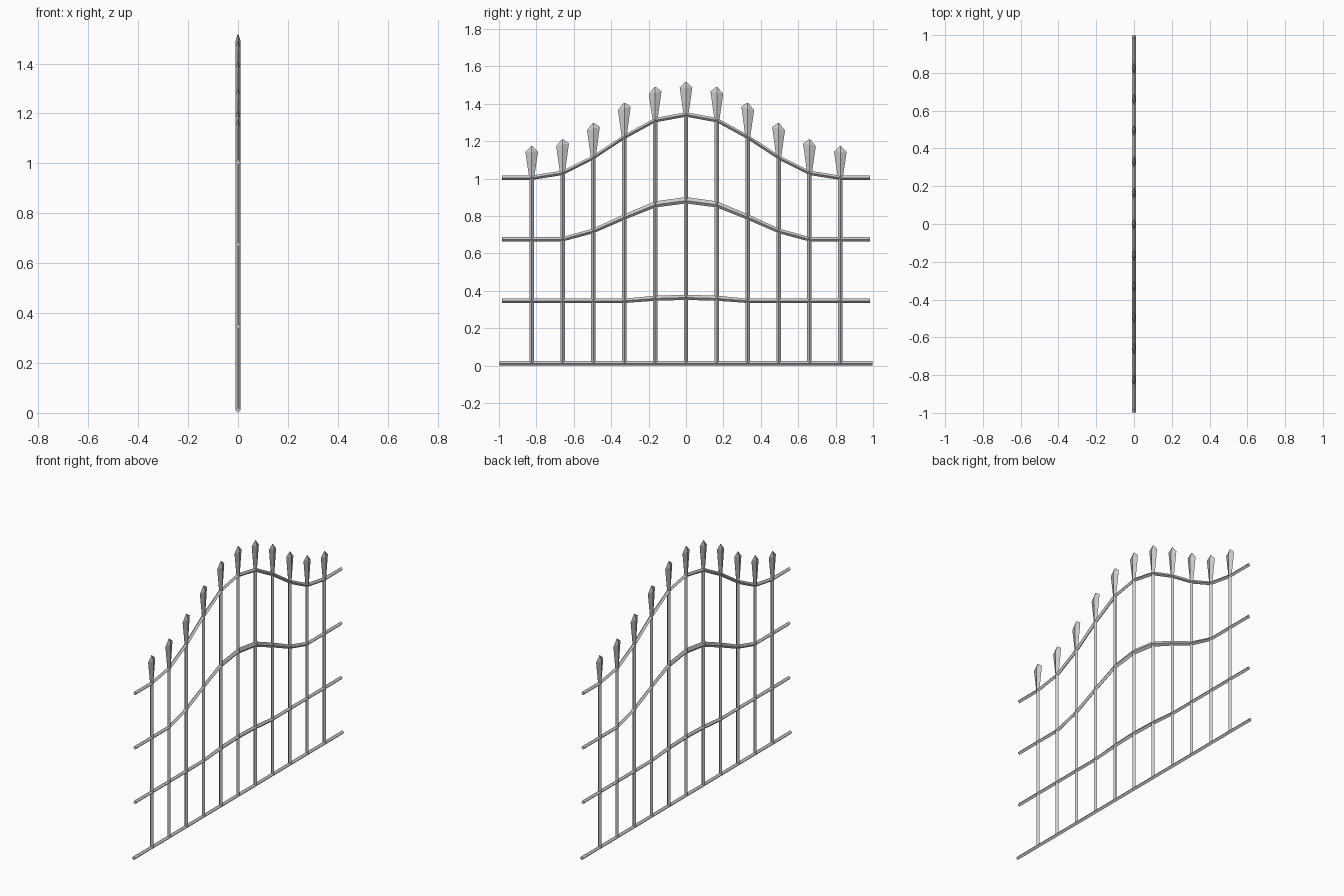
import bpy

if "Cube" in bpy.data.objects:
    bpy.data.objects.remove(bpy.data.objects["Cube"])

R = 0.012   # half width of every bar
HX = 0.011  # half depth of every bar
STEP = 0.165


def loft(name, rings):
    """Join equal-sized rings of points into one capped, flat-faced bar."""
    n = len(rings[0])
    verts = [p for ring in rings for p in ring]
    faces = [tuple(reversed(range(n))), tuple(range(len(verts) - n, len(verts)))]
    for i in range(len(rings) - 1):
        for k in range(n):
            a, b = i * n + k, i * n + (k + 1) % n
            faces.append((a, b, b + n, a + n))
    mesh = bpy.data.meshes.new(name)
    mesh.from_pydata(verts, [], faces)
    ob = bpy.data.objects.new(name, mesh)
    bpy.context.collection.objects.link(ob)
    return ob


def rail(name, half, swell=0.0, end=0.985):
    """Diamond-section rail; half lists heights from the centre outwards."""
    ys = [i * STEP for i in range(6)] + [end]
    base = half[-1]
    pts = list(zip(ys, half))
    pts = [(-y, z) for y, z in reversed(pts[1:])] + pts
    rings = []
    for y, z in pts:
        t = (z - base) / max(half[0] - base, 0.001)
        up, down = R + swell * t, R * 0.95 + swell * 0.5 * t
        rings.append([(HX, y, z), (0, y, z + up), (-HX, y, z), (0, y, z - down)])
    return loft(name, rings)


# rails
top = [1.342, 1.312, 1.222, 1.113, 1.03, 1.004, 1.004]
rail("top_rail", top)
rail("upper_rail", [0.882, 0.86, 0.793, 0.72, 0.675, 0.675, 0.675], 0.007)
rail("lower_rail", [0.364, 0.359, 0.346, 0.346, 0.346, 0.346, 0.346], 0.003)
rail("bottom_rail", [0.0115] * 7, 0, 0.998)

# uprights and spear heads
tips = [1.517, 1.49, 1.405, 1.297, 1.21, 1.173]
shear = [0, 0.2, 0.28, 0.28, 0.2, 0.03]  # heads lean with the rail slope


def diamond(y, z, hx, hy, s=0.0):
    return [(hx, y, z), (0, y + hy, z + s * hy), (-hx, y, z), (0, y - hy, z - s * hy)]


for i in range(-5, 6):
    a, y = abs(i), i * STEP
    s = -shear[a] if i > 0 else shear[a]
    z0, tip = top[a], tips[a]
    loft("upright", [diamond(y, 0.01, HX, R), diamond(y, z0, HX, R)])
    loft("spear_head", [diamond(y, z0, HX, 0.013, s),
                        diamond(y, tip - 0.03, HX, 0.034, s),
                        diamond(y, tip, 0.002, 0.003)])
